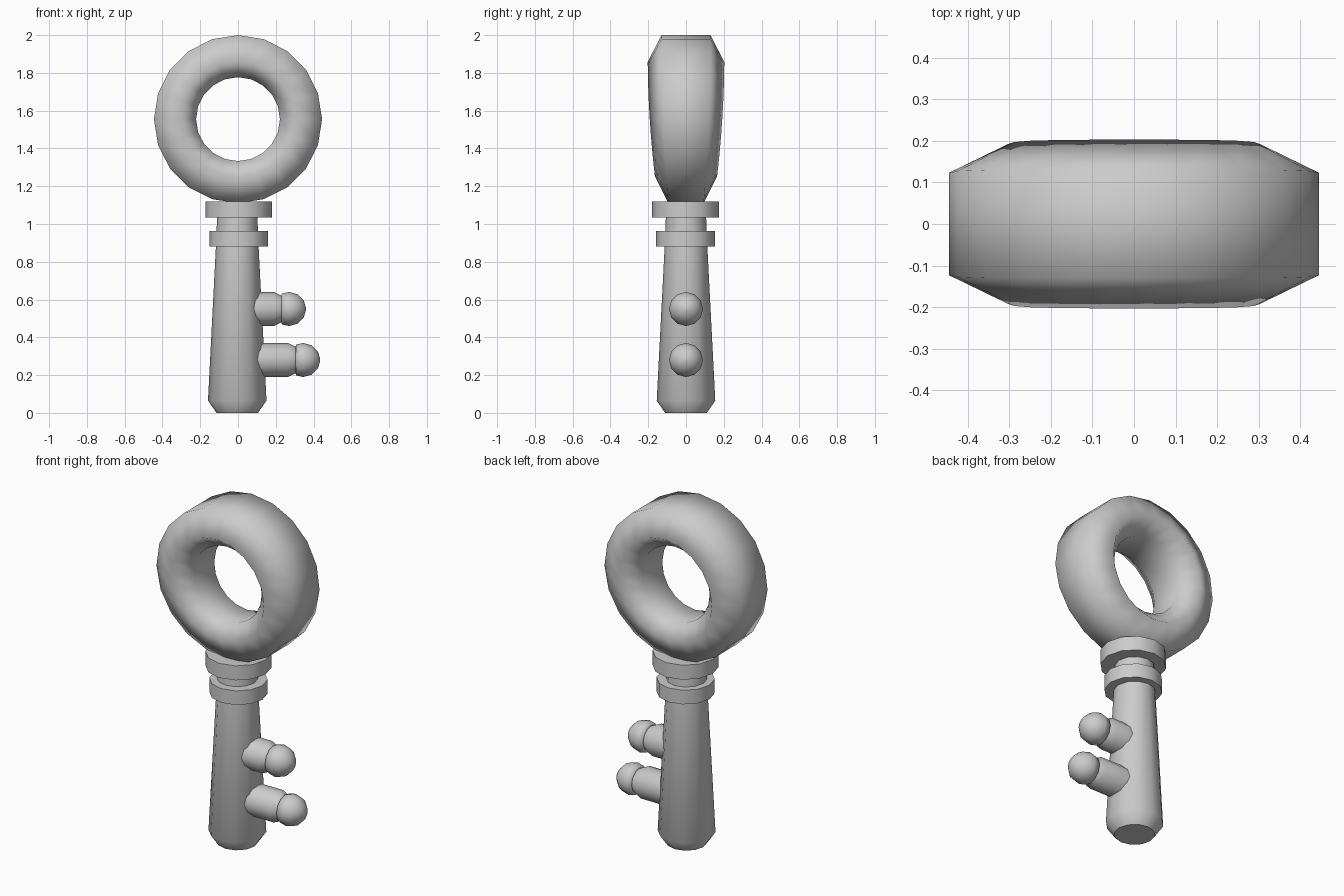
import bpy, bmesh
from math import sin, cos, pi, radians
from mathutils import Matrix

cube = bpy.data.objects.get("Cube")
if cube:
    bpy.data.objects.remove(cube, do_unlink=True)

# single plain metal colour
metal = bpy.data.materials.new("grey_metal")
metal.use_nodes = True
grey = (0.6, 0.6, 0.6, 1)
metal.diffuse_color = grey
metal.node_tree.nodes["Principled BSDF"].inputs["Base Color"].default_value = grey


def lathe(name, profile, sides, angle, matrix=Matrix(), closed=False, shape=None):
    """Revolve (radius, height) points round z, optionally reshape, then place."""
    bm = bmesh.new()
    rings = []
    for i in range(sides):
        a = 2 * pi * i / sides
        rings.append([bm.verts.new((r * cos(a), r * sin(a), h)) for r, h in profile])
    count = len(profile)
    for i in range(sides):
        a, b = rings[i], rings[(i + 1) % sides]
        for j in range(count if closed else count - 1):
            k = (j + 1) % count
            bm.faces.new((a[j], b[j], b[k], a[k]))
    if not closed:
        bm.faces.new([r[0] for r in rings])
        bm.faces.new([r[-1] for r in rings])
    bm.transform(matrix)
    if shape:
        for v in bm.verts:
            shape(v.co)
    bmesh.ops.recalc_face_normals(bm, faces=bm.faces)
    mesh = bpy.data.meshes.new(name)
    bm.to_mesh(mesh)
    bm.free()
    mesh.materials.append(metal)
    obj = bpy.data.objects.new(name, mesh)
    bpy.context.collection.objects.link(obj)
    bpy.ops.object.select_all(action='DESELECT')
    obj.select_set(True)
    bpy.context.view_layer.objects.active = obj
    bpy.ops.object.shade_smooth_by_angle(angle=radians(angle))
    return obj


# bow: hexagonal-section ring that gets thinner towards the shaft
BOW_Z, BOW_R = 1.555, 0.445


def thin_bow(co):
    t = (co.z - BOW_Z) / BOW_R
    co.y *= 0.96 + 0.14 * t - 0.09 * t * t


half = [(BOW_R, 0.128), (0.303, 0.2), (0.222, 0.1)]
section = half + [(r, -h) for r, h in reversed(half)]
lathe("bow_ring", section, 20, 180,
      Matrix.Translation((0, 0, BOW_Z)) @ Matrix.Rotation(pi / 2, 4, 'X'),
      closed=True, shape=thin_bow)

# tapered shaft with a chamfered tip, running up through the collars
lathe("shaft", [(0.11, 0), (0.155, 0.065), (0.112, 0.9), (0.105, 1.08)], 12, 55,
      Matrix.Translation((-0.004, 0, 0)))

# collars
for name, radius, low, high in (("upper_collar", 0.177, 1.035, 1.12),
                                ("lower_collar", 0.156, 0.88, 0.963)):
    lathe(name, [(radius, low), (radius, high)], 12, 40,
          Matrix.Translation((0.004, -0.002, 0)))

# teeth: peg with a pinched neck and a ball end, pointing to +x
R = 0.09
for name, z, end in (("upper_tooth", 0.55, 0.36), ("lower_tooth", 0.28, 0.435)):
    centre = end - R
    profile = [(R, 0), (R, centre - 0.08), (0.07, centre - 0.04)]
    profile += [(R * cos(a), centre + R * sin(a))
                for a in (radians(d) for d in (-25, 0, 30, 60, 85))]
    lathe(name, profile, 12, 70,
          Matrix.Translation((0, 0, z)) @ Matrix.Rotation(pi / 2, 4, 'Y'))
